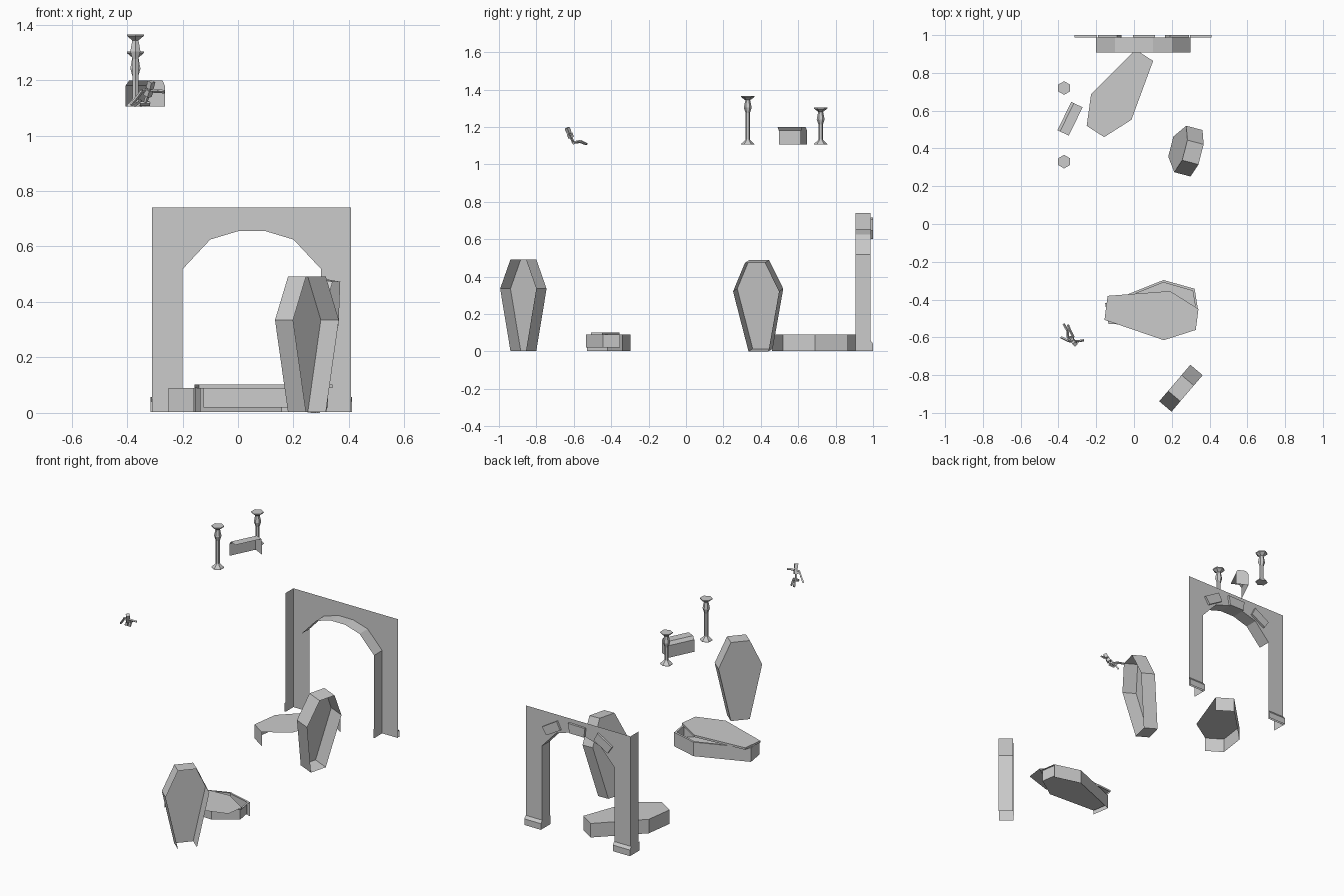
import bpy, bmesh, math
from mathutils import Vector as V

if "Cube" in bpy.data.objects:
    bpy.data.objects.remove(bpy.data.objects["Cube"])


def finish(bm, name):
    bmesh.ops.remove_doubles(bm, verts=bm.verts, dist=1e-5)
    loose = [v for v in bm.verts if not v.link_faces]
    bmesh.ops.delete(bm, geom=loose, context='VERTS')
    bmesh.ops.recalc_face_normals(bm, faces=bm.faces)
    me = bpy.data.meshes.new(name)
    bm.to_mesh(me)
    bm.free()
    ob = bpy.data.objects.new(name, me)
    bpy.context.collection.objects.link(ob)
    return ob


# Extrude a 2D outline; faces in skip ("base", "end" or a side number) stay open
def prism(name, pts, origin, ax, ay, depth, skip=()):
    o, ax, ay, depth = V(origin), V(ax), V(ay), V(depth)
    bm = bmesh.new()
    a = [bm.verts.new(o + ax * p + ay * q) for p, q in pts]
    b = [bm.verts.new(v.co + depth) for v in a]
    n = len(a)
    if "base" not in skip:
        bm.faces.new(a)
    if "end" not in skip:
        bm.faces.new(b[::-1])
    for i in range(n):
        if i not in skip:
            j = (i + 1) % n
            bm.faces.new((a[i], b[i], b[j], a[j]))
    return finish(bm, name)


# Coffin outline, foot at the origin, head along +v
def hexa(foot=.055, mid=.127, head=.055, length=.48, start=0.0, shoulder=.325):
    return [(-foot, start), (foot, start), (mid, shoulder),
            (head, length), (-head, length), (-mid, shoulder)]


# Upright shells
prism("standing_coffin_lid", hexa(length=.488, shoulder=.332), (.216, -.842, .003),
      (.65, .76, 0), (0, 0, 1), (.065, -.055, 0), ("end", 0))
prism("leaning_coffin", hexa(), (.195, .41, .014),
      (.25, .968, 0), (.154, -.04, .987), (.086, -.0225, -.0144), ("end",))

# Closed coffin lying under the arch
prism("lying_coffin", hexa(), (.055, .893, .09),
      (.84, -.54, 0), (-.54, -.84, 0), (0, 0, -.087), ("end", 1, 2))

# Lying box with a skewed lid
org, ax, ay = (-.144, -.474, 0), (.16, -.987, 0), (.987, .16, 0)
outer, inner = hexa(), hexa(.046, .114, .046, .468, .012, .323)
prism("box_outer_wall", outer, (org[0], org[1], .003), ax, ay, (0, 0, .087), ("base", "end", 1, 2, 3))
prism("box_inside", inner, (org[0], org[1], .02), ax, ay, (0, 0, .07), ("end", 0, 4, 5))
bm = bmesh.new()
rings = [[bm.verts.new(V((org[0], org[1], .09)) + V(ax) * p + V(ay) * q) for p, q in r]
         for r in (outer, inner)]
for i in range(6):
    j = (i + 1) % 6
    bm.faces.new((rings[0][i], rings[0][j], rings[1][j], rings[1][i]))
finish(bm, "box_rim")
prism("box_lid", hexa(.064, .131, .056, .486), (-.148, -.444, .102),
      (-.126, -.992, 0), (.992, -.126, 0), (0, 0, -.012), ("end", 1, 2, 3))

# Arch
arch = [(-.31, 0), (-.31, .738), (.408, .738), (.408, 0), (.3, 0), (.3, .515),
        (.2, .622), (.1, .652), (0, .652), (-.1, .622), (-.2, .515), (-.2, 0)]
prism("arch", arch, (0, .987, .003), (1, 0, 0), (0, 0, 1), (0, -.08, 0),
      ("end", 1, 2, 3, 10, 11))

# Arch stones
stones = [[(-.19, .645), (-.09, .705), (-.065, .655), (-.16, .60)],
          [(-.005, .712), (.112, .715), (.102, .655), (.002, .655)],
          [(.19, .705), (.29, .645), (.26, .60), (.165, .655)]]
for k, s in enumerate(stones):
    prism(f"arch_stone_{k}", s, (0, 1.0, 0), (1, 0, 0), (0, 0, 1), (0, -.013, 0), ("end",))

# Plinths at the arch feet: back, sloped top and left side
for side, x0, x1 in (("left", -.315, -.197), ("right", .297, .411)):
    prism(f"arch_plinth_{side}", [(.906, 0), (1.0, 0), (1.0, .038), (.987, .055), (.906, .055)],
          (x0, 0, .003), (0, 1, 0), (0, 0, 1), (x1 - x0, 0, 0), ("end", 0, 3, 4))


# Six-sided candlesticks
def candlestick(name, x, y, h):
    prof = [(.036, 0), (.034, .006), (.014, .024), (.012, .03), (.012, h - .09),
            (.021, h - .062), (.013, h - .022), (.035, h - .006), (.036, h)]
    bm = bmesh.new()
    rings = [[bm.verts.new((x + r * math.sin(k * math.pi / 3),
                            y + r * math.cos(k * math.pi / 3), 1.105 + z))
              for k in range(6)] for r, z in prof]
    for a, b in zip(rings, rings[1:]):
        for k in range(6):
            j = (k + 1) % 6
            bm.faces.new((a[k], a[j], b[j], b[k]))
    bm.faces.new(rings[0])
    bm.faces.new(rings[-1])
    finish(bm, name)


candlestick("tall_candlestick", -.37, .33, .26)
candlestick("short_candlestick", -.37, .72, .198)

# Chest with a bevelled lid
w = .038
prism("chest", [(-w, 0), (-w, .075), (-w * .6, .094), (w * .75, .094), (w, .075), (w, 0)],
      (-.298, .63, 1.105), (.9, -.436, 0), (0, 0, 1), (-.073, -.15, 0), ("end", 3, 4, 5))


# Small seated bone figure
def bone(bm, p, q, r):
    p, q = V(p), V(q)
    d = (q - p).normalized()
    s = d.orthogonal().normalized()
    t = d.cross(s)
    ends = [[bm.verts.new(c + (s * i + t * j) * r) for i, j in ((1, 1), (-1, 1), (-1, -1), (1, -1))]
            for c in (p, q)]
    bm.faces.new(ends[0])
    bm.faces.new(ends[1][::-1])
    for k in range(4):
        j = (k + 1) % 4
        bm.faces.new((ends[0][k], ends[1][k], ends[1][j], ends[0][j]))


hip, neck = V((-.335, -.602, 1.115)), V((-.318, -.625, 1.17))
bm = bmesh.new()
bone(bm, hip, neck, .005)
bone(bm, hip + (neck - hip) * .5, hip + (neck - hip) * .9, .011)
bone(bm, neck, (-.312, -.636, 1.195), .010)
bone(bm, hip + V((-.018, 0, 0)), hip + V((.018, 0, 0)), .006)
for points in ([(-.35, -.60, 1.117), (-.352, -.565, 1.125), (-.372, -.53, 1.108)],
               [(-.32, -.60, 1.117), (-.338, -.565, 1.12), (-.35, -.535, 1.108)],
               [(-.345, -.62, 1.162), (-.365, -.61, 1.135), (-.386, -.60, 1.11)],
               [(-.345, -.62, 1.162), (-.29, -.62, 1.16), (-.265, -.615, 1.158)]):
    for p, q in zip(points, points[1:]):
        bone(bm, p, q, .0045)
finish(bm, "bone_figure")
